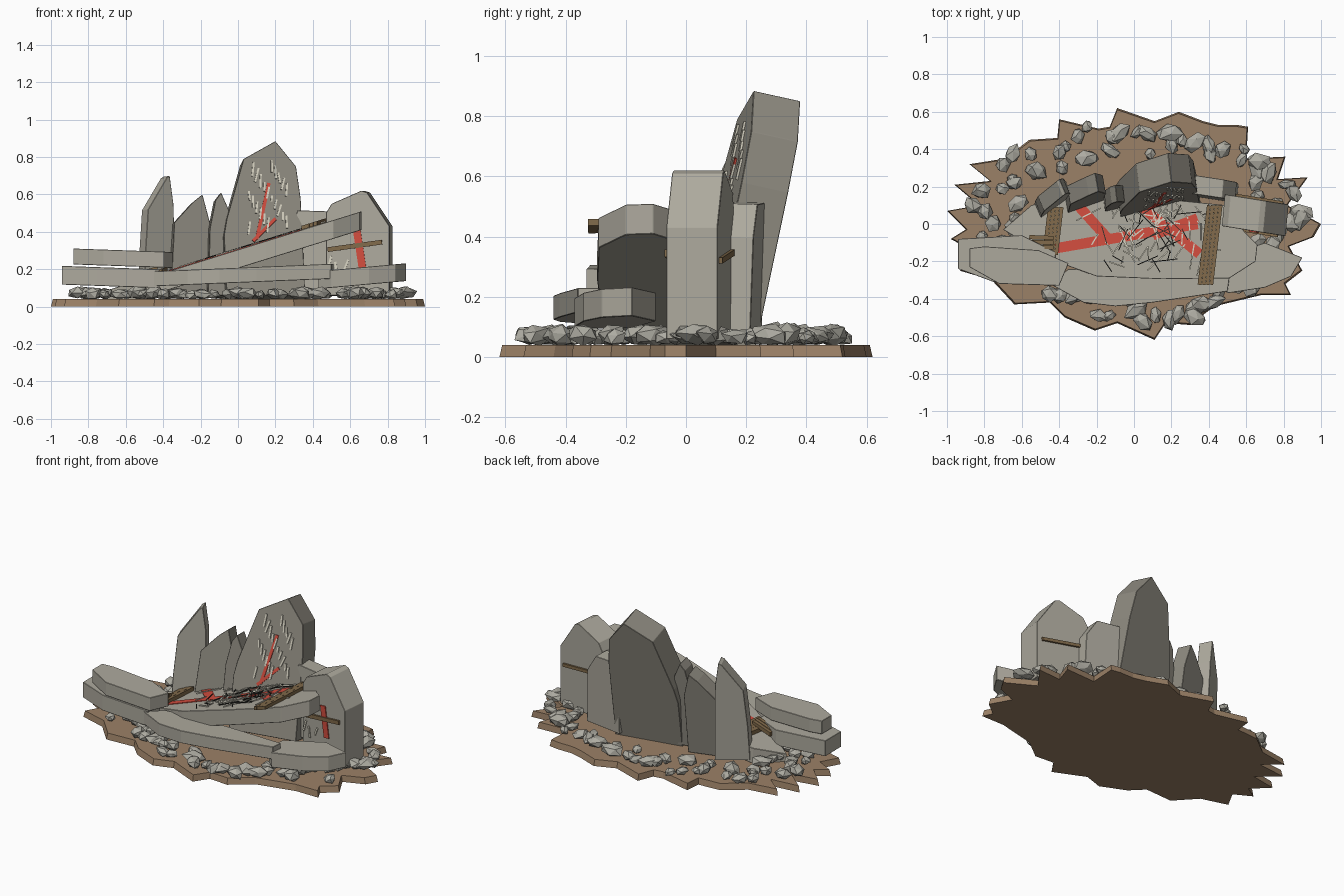
import bpy, bmesh, math, random
from mathutils import Matrix, Vector

if "Cube" in bpy.data.objects:
    bpy.data.objects.remove(bpy.data.objects["Cube"])

random.seed(5)


def material(name, rgb):
    m = bpy.data.materials.new(name)
    m.diffuse_color = (*rgb, 1)
    m.use_nodes = True
    m.node_tree.nodes["Principled BSDF"].inputs["Base Color"].default_value = m.diffuse_color
    return m


STONE = material("pale_concrete", (0.42, 0.40, 0.34))
DARK = material("dark_concrete", (0.27, 0.255, 0.215))
ROCK = material("rubble", (0.42, 0.41, 0.36))
EARTH = material("earth", (0.33, 0.22, 0.135))
WOOD = material("wood", (0.22, 0.145, 0.07))
RED = material("red_paint", (0.65, 0.075, 0.05))
PALE = material("pale_splinter", (0.68, 0.65, 0.54))
BLACK = material("dark_splinter", (0.03, 0.03, 0.025))


def flat(z0, slope):
    """Outline in x,y; w is up from the sloping top surface."""
    return Matrix(((1, 0, 0, 0), (0, 1, 0, 0), (slope, 0, 1, z0), (0, 0, 0, 1)))


def upright(y0, uc, turn, lean):
    """Outline in x,z; w goes back from the leaning front surface."""
    return Matrix(((1, 0, -turn * 0.6, 0), (turn, lean, 1, y0 - turn * uc),
                   (0, 1, -lean, 0), (0, 0, 0, 1)))


def add_prism(bm, outline, w0, w1, mat):
    lo = [bm.verts.new(mat @ Vector((a, b, w0))) for a, b in outline]
    hi = [bm.verts.new(mat @ Vector((a, b, w1))) for a, b in outline]
    n = len(lo)
    bm.faces.new(lo)
    bm.faces.new(hi)
    for i in range(n):
        bm.faces.new((lo[i], lo[(i + 1) % n], hi[(i + 1) % n], hi[i]))
    return hi


def add_strip(bm, p, q, width, w0, w1, mat):
    p, q = Vector(p), Vector(q)
    d = (q - p).normalized() * width / 2
    s = Vector((-d.y, d.x))
    add_prism(bm, [p + s, p - s, q - s, q + s], w0, w1, mat)


def finish(bm, name, mat, bevel=0):
    for v in bm.verts:
        v.co.z = max(v.co.z, 0)
    bmesh.ops.recalc_face_normals(bm, faces=bm.faces)
    me = bpy.data.meshes.new(name)
    bm.to_mesh(me)
    bm.free()
    ob = bpy.data.objects.new(name, me)
    bpy.context.collection.objects.link(ob)
    me.materials.append(mat)
    if bevel:
        b = ob.modifiers.new("worn_edges", 'BEVEL')
        b.width, b.segments = bevel, 1
    return ob


def prism(name, outline, w0, w1, mat, colour, bevel=0.002):
    bm = bmesh.new()
    add_prism(bm, outline, w0, w1, mat)
    return finish(bm, name, colour, bevel)


def strips(name, lines, width, w0, w1, mat, colour):
    bm = bmesh.new()
    for p, q in lines:
        add_strip(bm, p, q, width, w0, w1, mat)
    return finish(bm, name, colour)


# Jagged earth base, slightly narrower at the top
base = [(1, 0), (.82, .1), (.93, .25), (.77, .24), (.81, .36), (.6, .35), (.61, .52), (.55, .53),
        (.45, .53), (.37, .55), (.24, .6), (.11, .55), (-.09, .62), (-.13, .52), (-.19, .51),
        (-.4, .56), (-.41, .46), (-.56, .45), (-.69, .35), (-.88, .32), (-.77, .23), (-.96, .21),
        (-.83, .1), (-1, .07), (-.9, -.03), (-.98, -.08), (-.87, -.14), (-.93, -.25),
        (-.76, -.3), (-.64, -.43), (-.45, -.42), (-.37, -.5), (-.21, -.57), (-.09, -.53),
        (.11, -.62), (.17, -.53), (.3, -.54), (.43, -.44), (.68, -.38), (.84, -.38), (.81, -.32),
        (.9, -.25), (.83, -.12), (.96, -.07)]
bm = bmesh.new()
for v in add_prism(bm, base, 0, .04, Matrix()):
    v.co.x *= .99
    v.co.y *= .985
finish(bm, "earth_base", EARTH)

# Ring of rubble, one stone well clear of the next
bm = bmesh.new()
N = 88
for i in range(N):
    a = math.tau * (i + random.uniform(-.4, .4)) / N
    f = random.uniform(.7, 1.04)
    r = random.uniform(.03, .052)
    m = (Matrix.Translation((.88 * f * math.cos(a), .53 * f * math.sin(a), .045 + r * .6))
         @ Matrix.Rotation(random.uniform(0, 6.28), 4, 'Z')
         @ Matrix.Diagonal((r * random.uniform(1, 1.75), r, r * .8, 1))
         @ Matrix.Rotation(random.uniform(0, 3), 4, 'X'))
    for v in bmesh.ops.create_icosphere(bm, subdivisions=1, radius=1)["verts"]:
        v.co = m @ (v.co * random.uniform(.8, 1.15))
        v.co.z = max(v.co.z, .035)
finish(bm, "rubble_ring", ROCK)

# Fallen slabs at the front
prism("left_upper_slab", [(-.88, -.13), (-.8, -.12), (-.51, -.14), (-.35, -.21), (-.4, -.33),
      (-.72, -.32), (-.88, -.23)], -.085, 0, flat(.28, -.035), STONE)
prism("left_lower_slab", [(-.94, -.08), (-.6, -.06), (-.42, -.15), (-.42, -.32), (-.75, -.31),
      (-.94, -.24)], -.1, 0, flat(.185, -.035), STONE)
prism("front_long_slab", [(-.45, -.32), (-.35, -.24), (.1, -.25), (.51, -.29), (.5, -.36),
      (.1, -.42), (-.1, -.44), (-.27, -.42)], -.08, 0, flat(.208, .042), STONE)
prism("right_low_slab", [(.9, -.18), (.84, -.28), (.7, -.34), (.5, -.37), (.43, -.3),
      (.45, -.18), (.7, -.1)], -.095, 0, flat(.151, .09), STONE)

# Big tilted slab with painted stripes, splinters and planks on top
T = flat(.305, .31)
prism("tilted_slab", [(-.7, -.03), (-.55, .1), (-.3, .17), (.1, .14), (.5, .1), (.59, -.04),
      (.66, -.11), (.65, -.2), (.51, -.29), (.15, -.295), (-.2, -.28), (-.42, -.2)],
      -.1, 0, T, STONE)
strips("slab_stripes", [((-.42, -.13), (.34, .0)), ((-.3, .1), (-.12, -.1)),
                        ((.03, .1), (.35, -.16)), ((.1, -.06), (.34, .03))],
       .055, -.002, .004, T, RED)


def scatter(n):
    out = []
    for _ in range(n):
        c = Vector((max(-.25, min(.45, random.gauss(.12, .17))), random.uniform(-.23, .08)))
        a = random.uniform(0, math.pi)
        d = Vector((math.cos(a), math.sin(a))) * random.uniform(.02, .075)
        out.append((c - d, c + d))
    return out


strips("pale_splinters", scatter(55), .007, .002, .009, T, PALE)
strips("dark_splinters", scatter(30), .005, .004, .010, T, BLACK)
strips("right_planks", [((.35 + k * .021, -.325), (.40 + k * .021, .1)) for k in range(4)],
       .02, .0, .022, T, WOOD)
strips("left_planks", [((-.48 + k * .021, -.165), (-.45 + k * .021, .09)) for k in range(4)],
       .02, .0, .025, T, WOOD)
strips("short_planks", [((-.56, -.07 - k * .025), (-.43, -.075 - k * .025)) for k in range(3)],
       .022, .02, .045, T, WOOD)

# Tall leaning slab at the back with scratches and paint
H = upright(.03, .2, .2, .22)
prism("tall_back_slab", [(-.06, .06), (-.075, .38), (-.06, .47), (.03, .79), (.2, .885),
      (.31, .75), (.335, .58), (.36, .06)], 0, .155, H, DARK)
strips("tall_slab_paint", [((.1, .36), (.165, .66)), ((.08, .35), (.2, .47))],
       .018, -.006, .002, H, RED)
marks = []
for k in range(22):
    c = Vector((.06 + .2 * ((k * 5) % 11) / 10, .42 + .33 * k / 21))
    d = Vector((random.uniform(-.006, .012), random.uniform(.015, .04)))
    marks.append((c - d, c + d))
strips("tall_slab_scratches", marks, .010, -.007, .002, H, PALE)

# Shards to the left of the tall slab
prism("left_shard", [(-.5, .06), (-.495, .28), (-.48, .52), (-.38, .69), (-.365, .7),
      (-.345, .55), (-.33, .06)], 0, .08, upright(.08, -.42, .7, .06), STONE)
prism("middle_shard", [(-.36, .06), (-.34, .45), (-.24, .56), (-.19, .6), (-.15, .45),
      (-.14, .06)], 0, .1, upright(.06, -.25, .3, .16), DARK)
prism("narrow_shard", [(-.16, .06), (-.15, .42), (-.12, .57), (-.09, .61), (-.05, .52),
      (-.04, .06)], 0, .09, upright(.05, -.1, .2, .11), DARK)

# Upright slabs on the right
prism("right_rear_slab", [(.29, .06), (.29, .44), (.32, .515), (.47, .51), (.54, .4),
      (.55, .06)], 0, .1, upright(.13, .42, -.15, .03), STONE)
F = upright(-.04, .65, -.16, 0)
prism("right_upright_slab", [(.47, .06), (.47, .5), (.5, .55), (.66, .62), (.69, .61),
      (.81, .43), (.81, .06)], 0, .17, F, STONE)
strips("right_slab_paint", [((.635, .41), (.665, .21))], .04, -.006, .002, F, RED)
strips("right_slab_scratches", [((.48, .2), (.5, .27)), ((.53, .17), (.52, .24)),
                                ((.57, .2), (.59, .25))], .012, -.006, .002, F, PALE)
strips("front_batten", [((.48, .305), (.77, .345))], .025, -.012, .004, F, WOOD)
strips("rear_batten", [((.5, .35), (.78, .32))], .02, .166, .182, F, WOOD)
